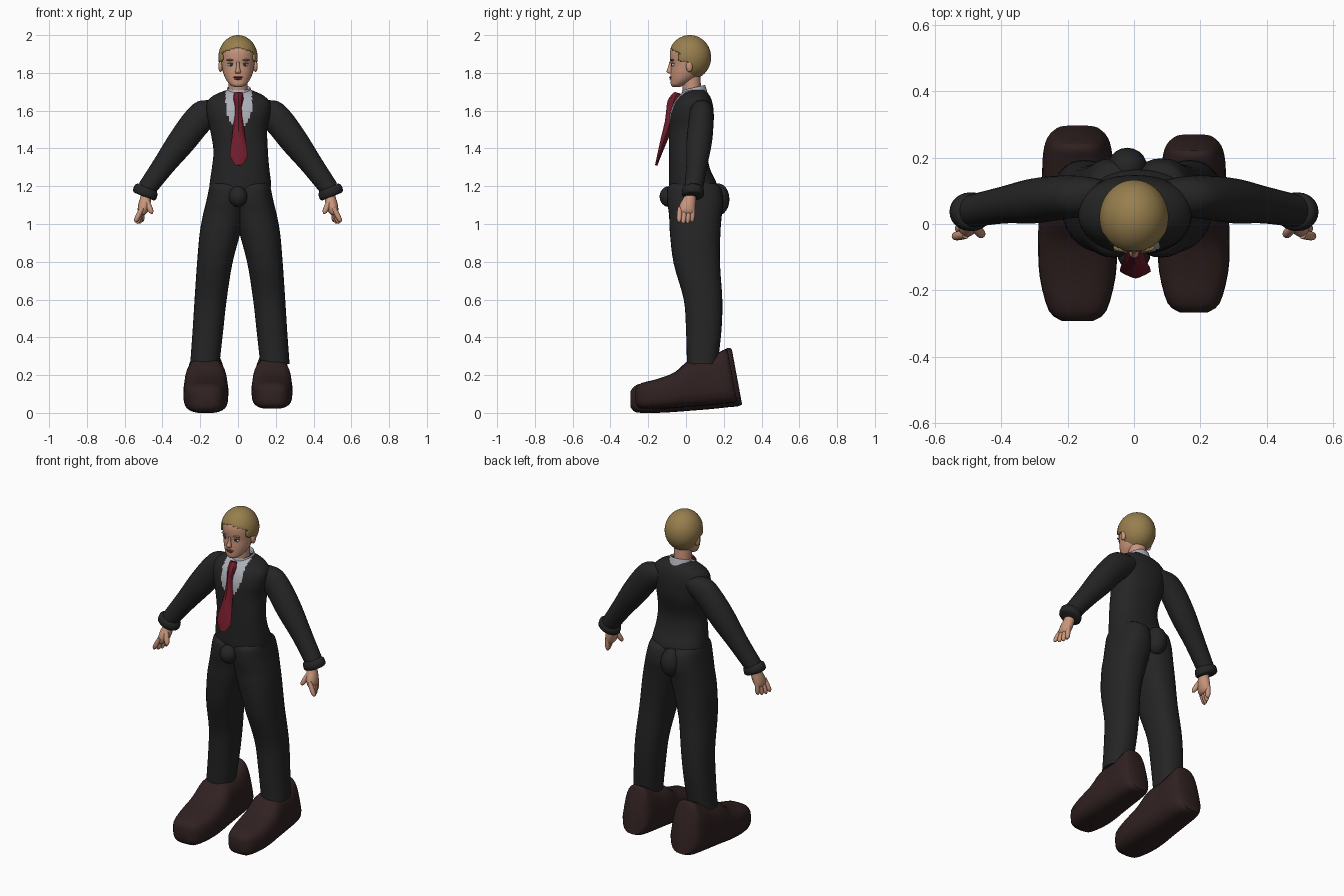
import bpy, bmesh, math
from mathutils import Vector as V


def material(name, r, g, b):
    m = bpy.data.materials.new(name)
    m.diffuse_color = (r, g, b, 1)
    return m


SUIT = material("black_cloth", 0.018, 0.018, 0.018)
SHIRT = material("pale_grey_cloth", 0.42, 0.43, 0.48)
TIE = material("dark_red", 0.17, 0.012, 0.025)
SHOE = material("dark_brown", 0.03, 0.015, 0.015)
SKIN = material("skin", 0.58, 0.30, 0.20)
HAIR = material("blond", 0.31, 0.21, 0.075)
LIPS = material("lip_red", 0.28, 0.04, 0.04)
DARK = material("eye_dark", 0.02, 0.04, 0.05)
WHITE = material("eye_white", 0.55, 0.55, 0.55)


def finish(name, bm, *mats, angle=50):
    bmesh.ops.recalc_face_normals(bm, faces=bm.faces)
    me = bpy.data.meshes.new(name)
    bm.to_mesh(me)
    bm.free()
    for m in mats:
        me.materials.append(m)
    me.shade_smooth()
    me.set_sharp_from_angle(angle=math.radians(angle))
    ob = bpy.data.objects.new(name, me)
    bpy.context.collection.objects.link(ob)
    return ob


def catmull(a, b, c, d, t):
    return 0.5 * (2 * b + (c - a) * t + (2 * a - 5 * b + 4 * c - d) * t * t
                  + (3 * b - a - 3 * c + d) * t ** 3)


def loft(rings, seg=24, steps=4, p=2.0, caps=True):
    """Skin smooth (centre, u, v) rings with superelliptic sections."""
    rings = [tuple(V(q) for q in r) for r in rings]
    dense = []
    for i in range(len(rings) - 1):
        ks = [max(i - 1, 0), i, i + 1, min(i + 2, len(rings) - 1)]
        for s in range(steps):
            dense.append([catmull(*[rings[k][j] for k in ks], s / steps) for j in range(3)])
    dense.append(rings[-1])
    bm = bmesh.new()
    loops = []
    for c, u, v in dense:
        loop = []
        for k in range(seg):
            a = 2 * math.pi * k / seg
            x, y = math.cos(a), math.sin(a)
            loop.append(bm.verts.new(c + u * math.copysign(abs(x) ** (2 / p), x)
                                     + v * math.copysign(abs(y) ** (2 / p), y)))
        loops.append(loop)
    for a, b in zip(loops, loops[1:]):
        for k in range(seg):
            n = (k + 1) % seg
            bm.faces.new((a[k], a[n], b[n], b[k]))
    if caps:
        bm.faces.new(loops[0])
        bm.faces.new(loops[-1])
    return bm


def box_ring(z, x0, x1, y0, y1):
    return (((x0 + x1) / 2, (y0 + y1) / 2, z), ((x1 - x0) / 2, 0, 0), (0, (y1 - y0) / 2, 0))


def ball(name, mat, c, r, seg=20):
    bm = bmesh.new()
    bmesh.ops.create_uvsphere(bm, u_segments=seg, v_segments=seg // 2 + 2, radius=1)
    for v in bm.verts:
        v.co = V(c) + V((v.co.x * r[0], v.co.y * r[1], v.co.z * r[2]))
    return finish(name, bm, mat)


def rod(name, mat, a, b, r):
    a, b = V(a), V(b)
    d = (b - a).normalized()
    u = d.cross(V((0, 1, 0))).normalized() * r
    w = d.cross(u)
    finish(name, loft([(a, u * .9, w * .9), (a.lerp(b, .5), u, w), (a.lerp(b, .85), u * .85, w * .85),
                       (b, u * .25, w * .25)], 10, 2), mat)


# jacket with the shirt opening coloured by position
bm = loft([box_ring(*r) for r in (
    (1.17, -.145, .165, -.085, .15), (1.21, -.15, .175, -.09, .163), (1.30, -.138, .165, -.09, .125),
    (1.39, -.13, .158, -.09, .115), (1.50, -.148, .155, -.09, .142), (1.58, -.165, .17, -.085, .147),
    (1.64, -.165, .17, -.065, .14), (1.68, -.13, .135, -.035, .125), (1.71, -.06, .07, 0, .1))],
    96, 10, 2.3)
for f in bm.faces:
    c = f.calc_center_median()
    k = min(1, max(0, (1.64 - c.z) / .13))
    if c.y < .03 and c.z > 1.51 and abs(c.x - .005) < .07 * math.sqrt(1 - k * k):
        f.material_index = 1
finish("jacket", bm, SUIT, SHIRT)

# neck and shirt collar
finish("neck", loft([((0, .035, 1.66), (.05, 0, 0), (0, .048, 0)),
                     ((0, .025, 1.80), (.05, 0, 0), (0, .05, 0))]), SKIN)
finish("collar", loft([((.005, .045, 1.655), (.078, 0, 0), (0, .078, .01)),
                       ((.005, .042, 1.70), (.067, 0, 0), (0, .066, .014)),
                       ((.005, .040, 1.722), (.06, 0, 0), (0, .06, .014)),
                       ((.005, .040, 1.70), (.053, 0, 0), (0, .053, .014))], 32), SHIRT)

# hanging tie
finish("tie", loft([((x, y, z), (w, 0, 0), (0, t, -t * .3)) for x, y, z, w, t in (
    (.002, -.045, 1.695, .022, .015), (.002, -.062, 1.66, .027, .028), (.002, -.072, 1.62, .018, .03),
    (.002, -.085, 1.54, .026, .026), (.003, -.115, 1.45, .036, .018), (.004, -.143, 1.36, .047, .01),
    (.005, -.158, 1.31, .015, .006))], 8, 2, 1.6), TIE, angle=30)

# trousers' centre bulges
ball("fly_bulge", SUIT, (0, -.09, 1.145), (.05, .05, .055))
ball("seat_bulge", SUIT, (-.02, .17, 1.13), (.06, .06, .085))

for side, s in (("left", -1), ("right", 1)):
    def P(x, y, z):
        return (s * x, y, z)

    # trouser leg
    dx = .01
    finish(side + "_trouser_leg", loft([box_ring(z, *sorted((s * a + dx, s * b + dx)), c, d)
        for z, a, b, c, d in (
            (1.215, .0, .155, -.075, .155), (1.19, -.02, .163, -.098, .185), (1.12, -.03, .178, -.10, .198),
            (1.05, -.025, .195, -.09, .19), (.95, -.002, .213, -.085, .182), (.79, .04, .227, -.065, .18),
            (.60, .07, .24, -.012, .192), (.44, .088, .25, 0, .188), (.26, .108, .263, .005, .168))],
        32, 4, 2.3), SUIT)

    # shoe, lofted from toe to heel and tapered towards the top
    bm = loft([((0, (y0 + y1) / 2, (z0 + z1) / 2), (w, 0, 0), (0, (y1 - y0) / 2, (z1 - z0) / 2))
               for w, y0, z0, y1, z1 in (
        (.045, -.293, .03, -.293, .115), (.085, -.262, .002, -.262, .148), (.112, -.16, .0, -.16, .175),
        (.117, -.06, .005, -.06, .215), (.116, .03, .012, .02, .282), (.108, .13, .02, .11, .295),
        (.104, .225, .03, .18, .322), (.092, .275, .035, .225, .345), (.07, .297, .045, .243, .335))],
        28, 3, 3.2)
    k, cx, lift = (1, -.17, 0) if s < 0 else (.91, .18, .022)
    for v in bm.verts:
        v.co.x *= 1.02 - .9 * max(0, v.co.z - .12)
        v.co = V((cx + v.co.x * k, v.co.y * k, max(0, v.co.z) * k + lift))
    finish(side + "_shoe", bm, SHOE)

    # sleeve and cuff
    finish(side + "_sleeve", loft([(P(x, y, z), P(.795 * r, 0, .606 * r), (0, q, 0))
        for x, y, z, r, q in (
            (.09, .085, 1.625, .05, .045), (.15, .083, 1.60, .08, .06), (.215, .08, 1.545, .079, .066),
            (.30, .07, 1.435, .074, .068), (.39, .058, 1.315, .06, .056), (.485, .04, 1.185, .05, .05))],
        24, 4), SUIT)
    finish(side + "_cuff", loft([(P(x, .037, z), P(.055 * r, 0, .022 * r), (0, .052 * r, 0))
        for x, z, r in ((.482, 1.195, .85), (.485, 1.185, 1.08), (.495, 1.155, 1.12), (.497, 1.145, .9))],
        24, 2), SUIT)

    # palm, fingers and thumb
    finish(side + "_palm", loft([(P(x, y, z), P(a, 0, a * .3), (0, b, 0)) for x, y, z, a, b in (
        (.485, .03, 1.18, .028, .03), (.487, .02, 1.14, .028, .033), (.497, .008, 1.10, .03, .043),
        (.507, .003, 1.065, .024, .043), (.51, .002, 1.05, .012, .035))], 16, 3), SKIN)
    for i in range(4):
        y = -.032 + .023 * i
        tip = 1.015 - .014 * math.sin(math.pi * (i + .5) / 4)
        rod(f"{side}_finger_{i + 1}", SKIN, P(.507, y, 1.085), P(.545 - .012 * i, y - .006, tip), .014)
    rod(side + "_thumb", SKIN, P(.485, -.005, 1.125), P(.455, -.036, 1.055), .015)

    # eye, brow and ear
    ball(side + "_eye_white", WHITE, P(.036, -.066, 1.843), (.017, .010, .009), 16)
    ball(side + "_iris", DARK, P(.036, -.070, 1.844), (.010, .009, .008), 16)
    ball(side + "_lash", DARK, P(.037, -.067, 1.851), (.019, .011, .003), 16)
    ball(side + "_brow", HAIR, P(.036, -.071, 1.868), (.026, .012, .005), 16)
    ball(side + "_ear", SKIN, P(.092, .018, 1.835), (.012, .018, .03), 16)

# head, face details and hair cap
finish("head", loft([((0, y, z), (a, 0, 0), (0, b, 0)) for z, y, a, b in (
    (1.725, -.052, .018, .018), (1.737, -.042, .042, .038), (1.765, -.018, .064, .064),
    (1.80, -.002, .078, .080), (1.84, .008, .086, .088), (1.875, .014, .091, .099),
    (1.915, .018, .092, .102), (1.95, .02, .08, .088), (1.98, .02, .045, .05))], 32, 4), SKIN)
finish("nose", loft([((0, y, z), (a, 0, 0), (0, b, 0)) for z, y, a, b in (
    (1.860, -.080, .007, .008), (1.830, -.083, .009, .012), (1.808, -.087, .015, .016),
    (1.797, -.080, .013, .012))], 12, 3), SKIN)
ball("upper_lip", LIPS, (0, -.079, 1.777), (.026, .010, .005), 16)
ball("lower_lip", LIPS, (0, -.078, 1.768), (.020, .010, .005), 16)

bm = bmesh.new()
bmesh.ops.create_uvsphere(bm, u_segments=64, v_segments=48, radius=1)
for v in bm.verts:
    v.co = V((v.co.x * .104, .02 + v.co.y * .113, 1.882 + v.co.z * .118))
cut = []
for f in bm.faces:
    c = f.calc_center_median()
    hairline = 1.932 - 3.5 * c.x ** 2
    if (c.y < .01 and c.z < hairline and (abs(c.x) < .088 or c.z < 1.86)) or c.z < 1.775:
        cut.append(f)
bmesh.ops.delete(bm, geom=cut, context='FACES')
hair = finish("hair", bm, HAIR)
mod = hair.modifiers.new("thickness", 'SOLIDIFY')
mod.thickness = .012
